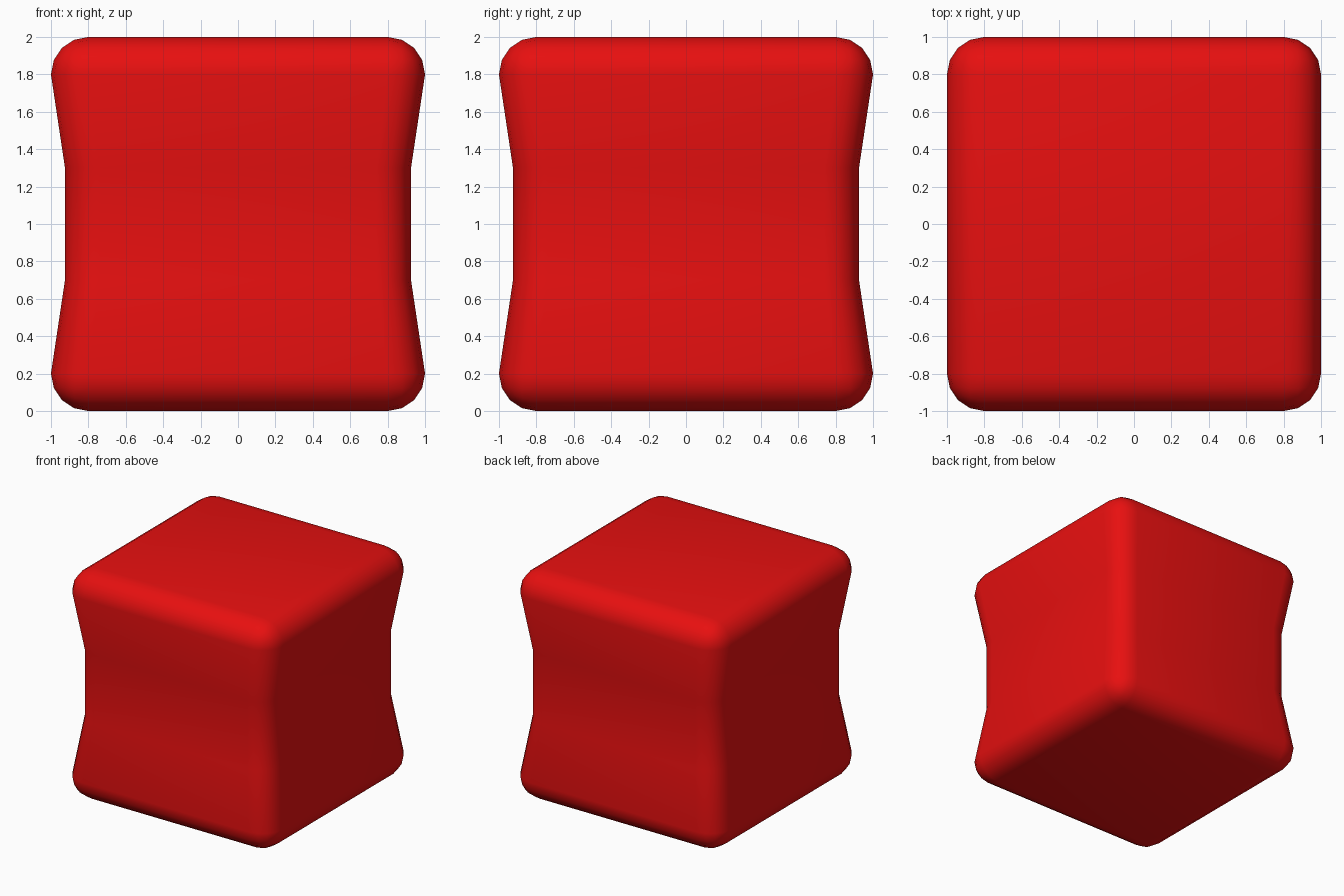
import bpy, bmesh

if "Cube" in bpy.data.objects:
    bpy.data.objects.remove(bpy.data.objects["Cube"])

# Rounded cube standing on the ground
bpy.ops.mesh.primitive_cube_add(size=2, location=(0, 0, 0))
body = bpy.context.object
body.name = "pinched_rounded_cube"
bm = bmesh.new()
bm.from_mesh(body.data)
bmesh.ops.translate(bm, vec=(0, 0, 1), verts=bm.verts[:])
bmesh.ops.bevel(bm, geom=bm.edges[:], offset=0.2, offset_type='OFFSET',
                segments=4, profile=0.5, affect='EDGES')

# Two loops around the sides, pulled in to form the waist
for z in (0.7, 1.3):
    bmesh.ops.bisect_plane(bm, geom=bm.verts[:] + bm.edges[:] + bm.faces[:],
                           plane_co=(0, 0, z), plane_no=(0, 0, 1))
for v in bm.verts:
    if 0.6 < v.co.z < 1.4:
        v.co.x *= 0.925
        v.co.y *= 0.925
for f in bm.faces:
    f.smooth = True
bm.to_mesh(body.data)
bm.free()

# Red surface
red = bpy.data.materials.new("red")
red.diffuse_color = (0.8, 0.005, 0.005, 1)
red.use_nodes = True
red.node_tree.nodes["Principled BSDF"].inputs["Base Color"].default_value = red.diffuse_color
body.data.materials.append(red)
